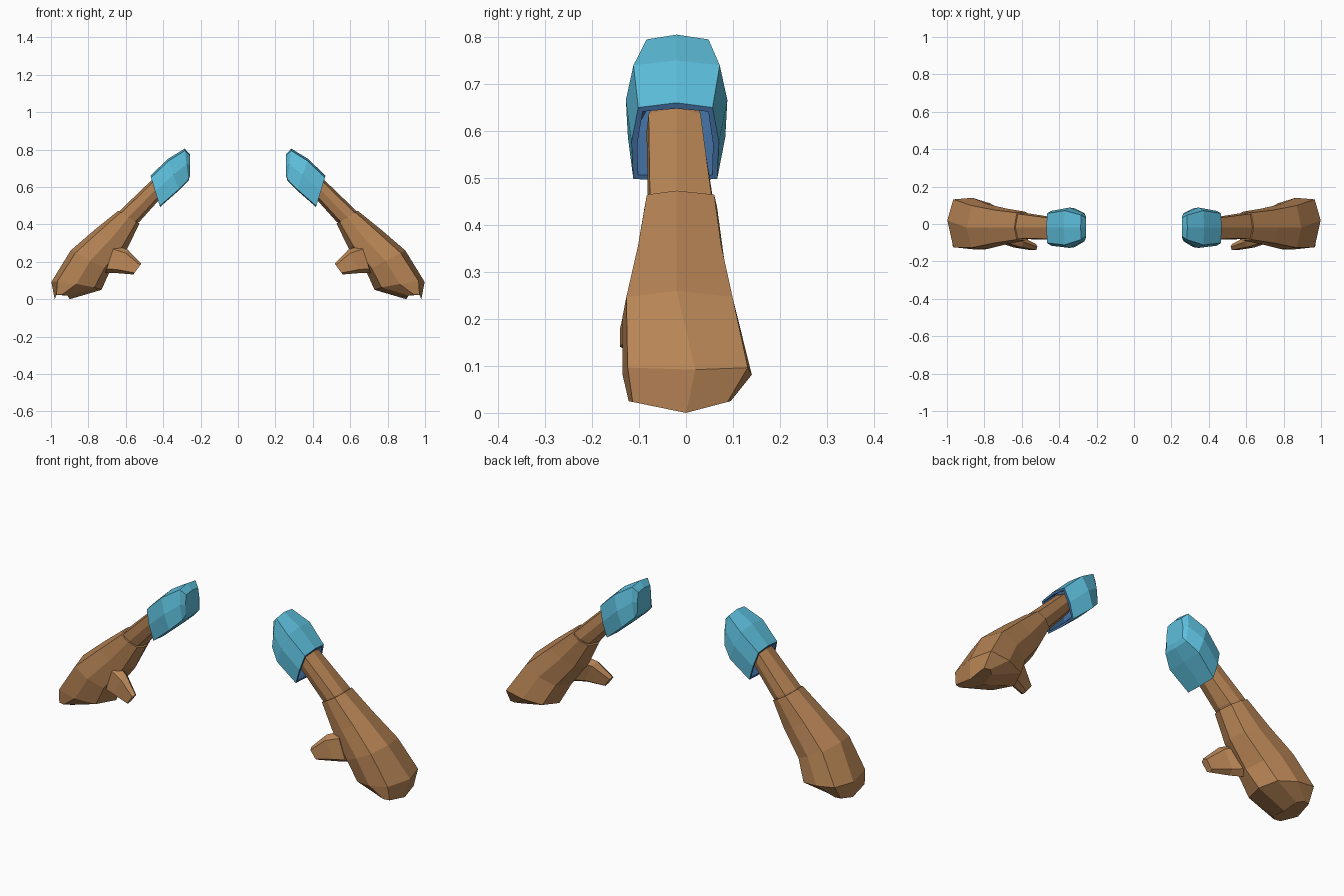
import bpy, bmesh
from mathutils import Vector

if "Cube" in bpy.data.objects:
    bpy.data.objects.remove(bpy.data.objects["Cube"])


def material(name, rgb):
    m = bpy.data.materials.new(name)
    m.diffuse_color = (*rgb, 1)
    m.use_nodes = True
    m.node_tree.nodes["Principled BSDF"].inputs["Base Color"].default_value = m.diffuse_color
    return m


skin = material("skin", (0.47, 0.23, 0.09))
cloth = material("cloth", (0.11, 0.52, 0.72))
lining = material("lining", (0.05, 0.15, 0.33))

# Half cross-sections: (fraction from top to bottom, fraction of half width)
ARM = [(0, 0), (0.12, 0.93), (0.5, 1), (0.86, 0.75), (1, 0)]
SLEEVE = [(0, 0), (0.06, 0.85), (0.5, 1), (0.97, 0.96), (1, 0)]


def ring(section, top, bottom, y0, y1, mid=-0.02, lift=0):
    """Closed loop across the limb, top and bottom given in the x-z plane."""
    def point(t, f, y_edge):
        x = top[0] + (bottom[0] - top[0]) * t
        z = top[1] + (bottom[1] - top[1]) * t + lift * f
        return Vector((x, mid + (y_edge - mid) * f, z))
    back = [point(t, f, y1) for t, f in section]
    front = [point(t, f, y0) for t, f in section[-2:0:-1]]
    return back + front


def inset(loop, d):
    c = sum(loop, Vector()) / len(loop)
    return [p + (c - p).normalized() * d for p in loop]


def loft(name, rings, mats, inner_from=99):
    """Skin the rings, cap both ends and mirror to the other side."""
    bm = bmesh.new()
    loops = [[bm.verts.new(p) for p in r] for r in rings]
    n = len(loops[0])
    for k, (a, b) in enumerate(zip(loops, loops[1:])):
        for i in range(n):
            j = (i + 1) % n
            f = bm.faces.new((a[i], a[j], b[j], b[i]))
            f.material_index = int(k >= inner_from)
    bm.faces.new(loops[0])
    bm.faces.new(loops[-1]).material_index = len(mats) - 1
    bmesh.ops.recalc_face_normals(bm, faces=bm.faces)
    mesh = bpy.data.meshes.new(name)
    bm.to_mesh(mesh)
    bm.free()
    for m in mats:
        mesh.materials.append(m)
    ob = bpy.data.objects.new(name, mesh)
    bpy.context.collection.objects.link(ob)
    mod = ob.modifiers.new("mirror", 'MIRROR')
    mod.use_mirror_merge = False
    return ob


# Mitten-shaped hands
loft("hands", [
    ring(ARM, (0.64, 0.473), (0.527, 0.404), -0.088, 0.066),
    ring(ARM, (0.77, 0.368), (0.59, 0.275), -0.108, 0.082),
    ring(ARM, (0.895, 0.26), (0.685, 0.15), -0.135, 0.108),
    ring(ARM, (0.998, 0.092), (0.73, 0.05), -0.135, 0.14, 0.02, 0.01),
    ring(ARM, (0.98, 0.0), (0.90, 0.0), -0.122, 0.095, 0.0, 0.025),
], [skin])

# Thumbs
TH = [(0, 0), (0.15, 0.9), (0.85, 0.9), (1, 0)]
loft("thumbs", [
    ring(TH, (0.66, 0.29), (0.71, 0.14), -0.11, -0.02, -0.065),
    ring(TH, (0.59, 0.265), (0.655, 0.14), -0.128, -0.065, -0.097),
    ring(TH, (0.517, 0.19), (0.56, 0.132), -0.142, -0.105, -0.122),
], [skin])

# Forearms, ending inside the sleeves
loft("forearms", [
    ring(ARM, (0.645, 0.454), (0.545, 0.402), -0.08, 0.058),
    ring(ARM, (0.63, 0.475), (0.525, 0.416), -0.081, 0.059),
    ring(ARM, (0.45, 0.648), (0.405, 0.55), -0.084, 0.035),
    ring(ARM, (0.41, 0.675), (0.375, 0.585), -0.065, 0.02),
], [skin])

# Sleeves: closed shoulder end, open cuff with darker lining
cuff = ring(SLEEVE, (0.468, 0.66), (0.417, 0.493), -0.116, 0.07)
middle = ring(SLEEVE, (0.375, 0.75), (0.315, 0.582), -0.128, 0.088)
end = ring(SLEEVE, (0.285, 0.805), (0.264, 0.635), -0.095, 0.06)
tip = ring(SLEEVE, (0.257, 0.775), (0.257, 0.66), -0.075, 0.042)
loft("sleeves", [tip, end, middle, cuff, inset(cuff, 0.013),
                 inset(middle, 0.016), inset(end, 0.025)],
     [cloth, lining], inner_from=3)
